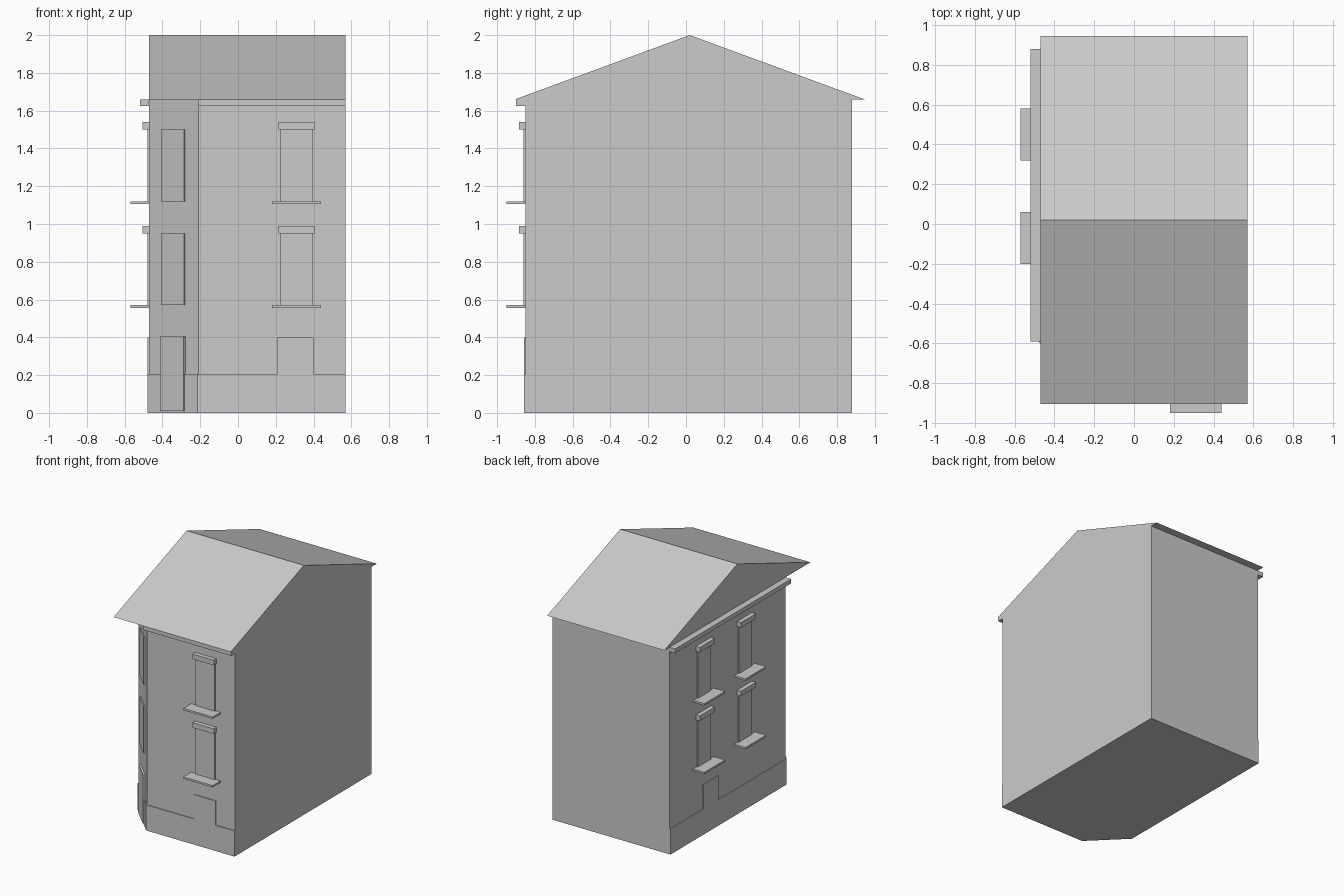
import bpy
import bmesh
from mathutils import Vector

cube = bpy.data.objects.get("Cube")
if cube:
    bpy.data.objects.remove(cube, do_unlink=True)

grey = bpy.data.materials.new("plain_grey")
grey.use_nodes = True
grey.diffuse_color = (0.6, 0.6, 0.6, 1)
grey.node_tree.nodes["Principled BSDF"].inputs["Base Color"].default_value = (0.6, 0.6, 0.6, 1)


def prism(name, outline, sweep):
    """Extrude a closed 3D outline along a vector."""
    bm = bmesh.new()
    face = bm.faces.new([bm.verts.new(p) for p in outline])
    result = bmesh.ops.extrude_face_region(bm, geom=[face])
    verts = [v for v in result["geom"] if isinstance(v, bmesh.types.BMVert)]
    bmesh.ops.translate(bm, verts=verts, vec=sweep)
    bmesh.ops.recalc_face_normals(bm, faces=bm.faces)
    mesh = bpy.data.meshes.new(name)
    bm.to_mesh(mesh)
    bm.free()
    mesh.materials.append(grey)
    obj = bpy.data.objects.new(name, mesh)
    bpy.context.collection.objects.link(obj)
    return obj


# Main dimensions
LEFT, RIGHT, FRONT, BACK = -0.47, 0.57, -0.85, 0.88
CUT, EAVE = 0.26, 1.66
PROUD = 0.008


def footprint(d):
    """Rectangle with one cut corner, its three street sides moved out by d."""
    k = d * 0.414
    return [(RIGHT, FRONT - d, 0), (RIGHT, BACK, 0), (LEFT - d, BACK, 0),
            (LEFT - d, FRONT + CUT - k, 0), (LEFT + CUT - k, FRONT - d, 0)]


# Each street wall: a base point, a direction along it and an outward normal
diag = Vector((-1, -1, 0)).normalized()
walls = {
    "front": (Vector((0, FRONT, 0)), Vector((1, 0, 0)), Vector((0, -1, 0))),
    "side": (Vector((LEFT, 0, 0)), Vector((0, 1, 0)), Vector((-1, 0, 0))),
    "corner": (Vector((LEFT + CUT / 2, FRONT + CUT / 2, 0)),
               Vector((1, -1, 0)).normalized(), diag),
}


def on_wall(part, wall, start, end, low, high, depth):
    """Block standing out from a street wall."""
    base, along, out = walls[wall]
    spots = [(start, low), (end, low), (end, high), (start, high)]
    outline = [base + along * s + Vector((0, 0, z)) for s, z in spots]
    return prism(wall + "_" + part, outline, out * depth)


# Body, plinth and roof
prism("walls", footprint(0), (0, 0, EAVE))
prism("plinth", footprint(PROUD), (0, 0, 0.205))
prism("gable_roof", [(LEFT, -0.905, EAVE), (LEFT, 0.945, EAVE), (LEFT, 0.02, 2)],
      (RIGHT - LEFT, 0, 0))

# Cornices below the eaves
on_wall("cornice", "front", LEFT + CUT, RIGHT, 1.625, EAVE, 0.05)
on_wall("cornice", "side", FRONT + CUT, BACK, 1.625, EAVE, 0.05)

# Upper windows, with sills and lintels on the straight walls
for wall, centre in (("front", 0.31), ("side", 0.45), ("side", -0.07), ("corner", 0)):
    for sill in (0.57, 1.12):
        top = sill + 0.38
        on_wall("window", wall, centre - 0.085, centre + 0.085, sill, top, 0.009)
        if wall != "corner":
            on_wall("sill", wall, centre - 0.13, centre + 0.13, sill - 0.015, sill, 0.1)
            on_wall("lintel", wall, centre - 0.095, centre + 0.095, top, top + 0.04, 0.035)

# Ground floor: raised plinth panels and the corner door
on_wall("plinth_panel", "front", 0.21, 0.4, 0.2, 0.4, PROUD)
on_wall("plinth_panel", "side", 0.27, 0.46, 0.2, 0.4, PROUD)
on_wall("door", "corner", -0.088, 0.088, 0.01, 0.405, 0.016)
